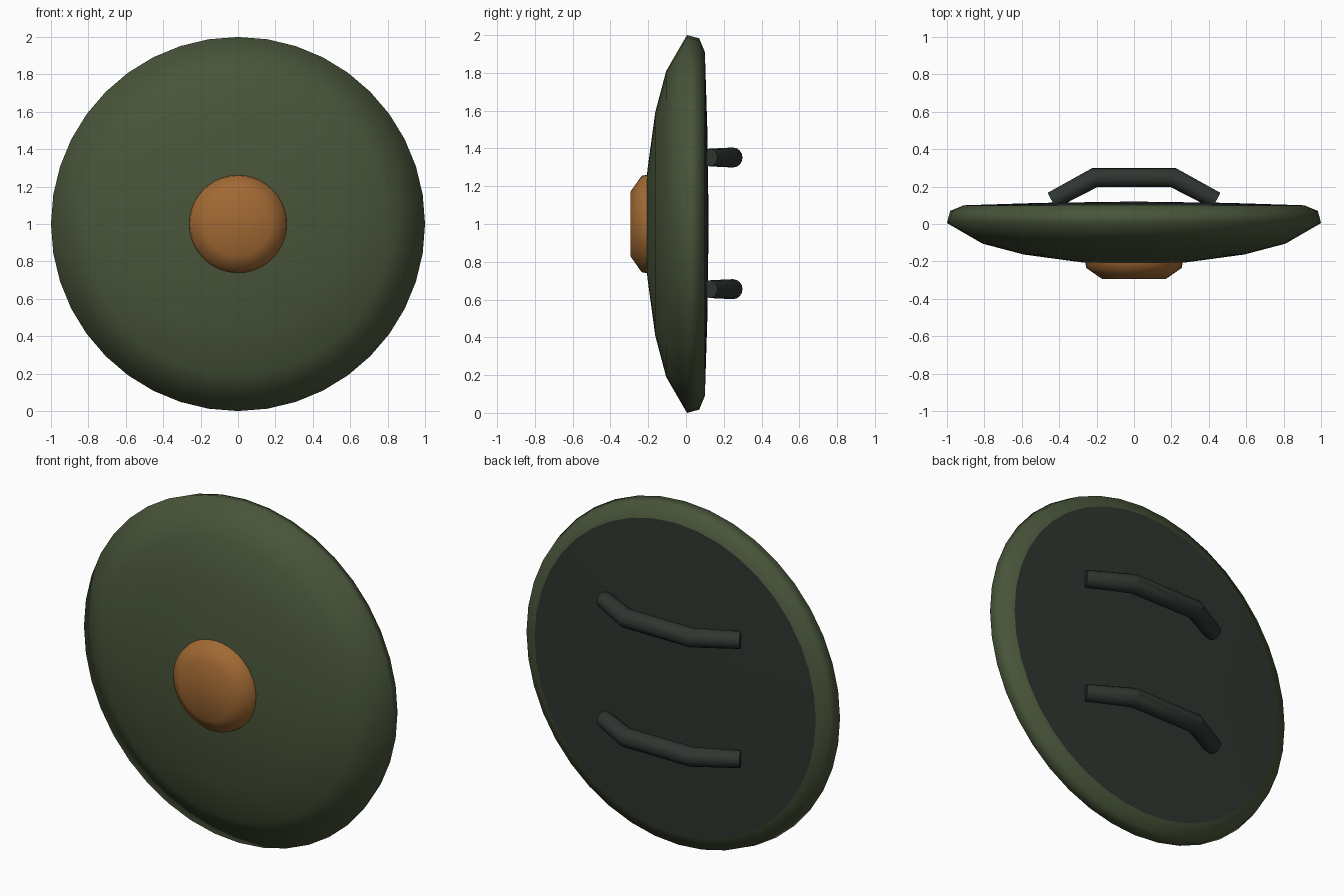
import bpy, bmesh
from math import sin, cos, pi, radians
from mathutils import Vector

cube = bpy.data.objects.get("Cube")
if cube:
    bpy.data.objects.remove(cube, do_unlink=True)


def material(name, rgb):
    m = bpy.data.materials.new(name)
    m.use_nodes = True
    m.diffuse_color = (*rgb, 1)
    bsdf = next(n for n in m.node_tree.nodes if n.type == 'BSDF_PRINCIPLED')
    bsdf.inputs["Base Color"].default_value = (*rgb, 1)
    return m


green = material("olive green", (0.066, 0.09, 0.042))
dark = material("dark grey green", (0.028, 0.036, 0.030))
bronze = material("bronze", (0.36, 0.142, 0.034))


def finish(name, bm, mat, angle):
    bmesh.ops.recalc_face_normals(bm, faces=bm.faces)
    mesh = bpy.data.meshes.new(name)
    bm.to_mesh(mesh)
    bm.free()
    mesh.materials.append(mat)
    ob = bpy.data.objects.new(name, mesh)
    bpy.context.collection.objects.link(ob)
    bpy.ops.object.select_all(action='DESELECT')
    ob.select_set(True)
    bpy.context.view_layer.objects.active = ob
    bpy.ops.object.shade_smooth_by_angle(angle=radians(angle))
    return ob


def bridge(bm, a, b):
    """Join two rings; a ring of one vertex is a pole."""
    n = max(len(a), len(b))
    for i in range(n):
        j = (i + 1) % n
        quad = [a[i % len(a)], a[j % len(a)], b[j % len(b)], b[i % len(b)]]
        bm.faces.new(list(dict.fromkeys(quad)))


def lathe(name, profile, mat, sides=40):
    """Turn (radius, y) points around the shield's front-to-back axis."""
    bm = bmesh.new()
    rings = []
    for r, y in profile:
        count = sides if r else 1
        rings.append([bm.verts.new((r * sin(2 * pi * i / sides), y,
                                    1 + r * cos(2 * pi * i / sides)))
                      for i in range(count)])
    for a, b in zip(rings, rings[1:]):
        bridge(bm, a, b)
    return finish(name, bm, mat, 80)


def handle(name, z, sides=16):
    """Bent bar with mitred corners."""
    path = [Vector(p) for p in ((-.44, .125), (-.21, .248), (.21, .248), (.44, .125))]
    bm = bmesh.new()
    rings = []
    for k, p in enumerate(path):
        before = (p - path[max(k - 1, 0)]).normalized()
        after = (path[min(k + 1, 3)] - p).normalized()
        along = (before + after).normalized()
        across = Vector((-along.y, along.x))
        radius = .053 if k in (1, 2) else .047
        ring = []
        for i in range(sides):
            t = 2 * pi * i / sides
            q = p + across * radius * cos(t)
            ring.append(bm.verts.new((q.x, q.y, z + radius * sin(t))))
        rings.append(ring)
    for a, b in zip(rings, rings[1:]):
        bridge(bm, a, b)
    bm.faces.new(rings[0])
    bm.faces.new(rings[-1])
    return finish(name, bm, mat=dark, angle=25)


# Domed front and rounded rim
lathe("shield_shell", [(0, -.215), (.28, -.205), (.59, -.163), (.81, -.105),
                       (1, .005), (.983, .07), (.91, .1)], green)
# Slightly raised back
lathe("back_panel", [(.91, .1), (.5, .113), (0, .12)], dark)
# Centre boss
lathe("centre_boss", [(.262, -.2), (.255, -.235), (.172, -.293), (0, -.293)], bronze)
# Arm grips
handle("upper_handle", 1.352)
handle("lower_handle", .655)
